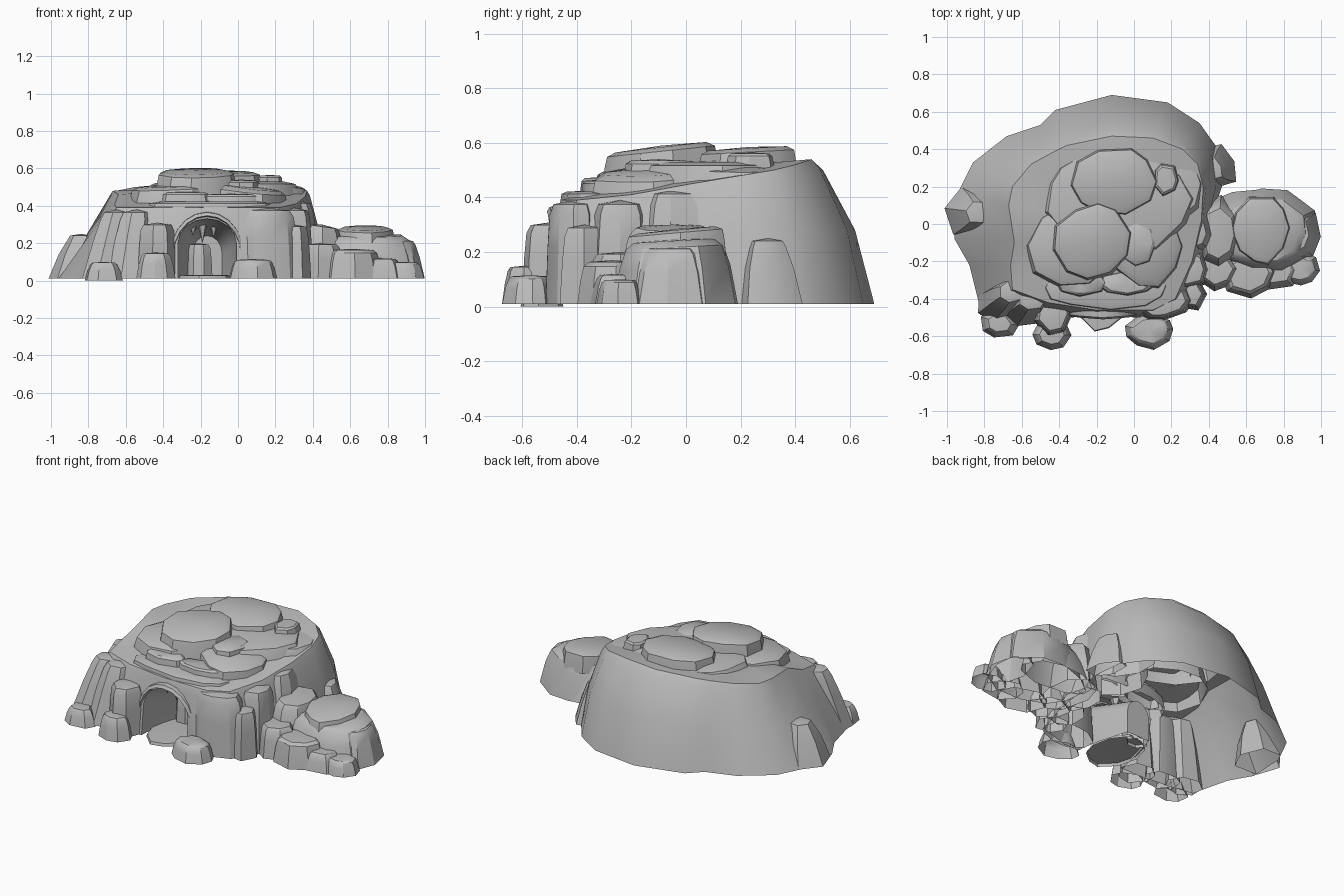
import bpy, bmesh, math, random
from mathutils import Vector

random.seed(7)
cube = bpy.data.objects.get("Cube")
if cube:
    bpy.data.objects.remove(cube)

stone = bpy.data.materials.new("grey stone")
stone.use_nodes = True
GREY = (0.5, 0.5, 0.5, 1)
stone.diffuse_color = GREY
stone.node_tree.nodes["Principled BSDF"].inputs["Base Color"].default_value = GREY
GROUND = 0.01


def make(name, bm):
    bmesh.ops.recalc_face_normals(bm, faces=bm.faces)
    mesh = bpy.data.meshes.new(name)
    bm.to_mesh(mesh)
    bm.free()
    mesh.materials.append(stone)
    obj = bpy.data.objects.new(name, mesh)
    bpy.context.collection.objects.link(obj)
    return obj


def smooth(obj, angle=32):
    bpy.ops.object.select_all(action='DESELECT')
    obj.select_set(True)
    bpy.context.view_layer.objects.active = obj
    bpy.ops.object.shade_smooth_by_angle(angle=math.radians(angle))


def loft(rings, peak=None, closed=False):
    """Skin a stack of rings; cap with a fan to the peak, or a flat face."""
    bm = bmesh.new()
    loops = [[bm.verts.new(p) for p in ring] for ring in rings]
    n = len(loops[0])
    for a, b in zip(loops, loops[1:]):
        for i in range(n):
            j = (i + 1) % n
            bm.faces.new((a[i], a[j], b[j], b[i]))
    if peak:
        tip = bm.verts.new(peak)
        for i in range(n):
            bm.faces.new((loops[-1][i], loops[-1][(i + 1) % n], tip))
    else:
        bm.faces.new(loops[-1])
    if closed:
        bm.faces.new(loops[0][::-1])
    return bm


def rock(name, x, y, rx, ry, top, base=GROUND, taper=0.8, sides=9,
         tilt=(0, 0), turn=0, lean=(0, 0)):
    """Irregular open-bottomed boulder; tilt slopes its top, lean shifts it."""
    wobble = [random.uniform(0.93, 1.06) for _ in range(sides)]
    spin = [random.uniform(-0.2, 0.2) for _ in range(sides)]
    h = top - base
    rings = []
    for scale, level in ((1, 0), (0.5 + taper / 2, 0.55), (taper, 0.86), (taper * 0.84, 0.96)):
        ring = []
        for i in range(sides):
            a = math.tau * (i + spin[i]) / sides
            px = rx * scale * wobble[i] * math.cos(a)
            py = ry * scale * wobble[i] * math.sin(a)
            px, py = (px * math.cos(turn) - py * math.sin(turn),
                      px * math.sin(turn) + py * math.cos(turn))
            slope = (tilt[0] * px + tilt[1] * py) * level
            ring.append((x + px + lean[0] * level, y + py + lean[1] * level,
                         base + h * level + slope))
        rings.append(ring)
    smooth(make(name, loft(rings, (x + lean[0], y + lean[1], top))))


# Main hill: foot outline x, y then shoulder x, y, z
hill = [
    (-.95, .15, -.67, .1, .48), (-.96, -.08, -.64, -.1, .46), (-.88, -.22, -.66, -.22, .41),
    (-.82, -.46, -.65, -.35, .39), (-.5, -.5, -.46, -.42, .39), (-.2, -.5, -.2, -.46, .39),
    (.1, -.5, .1, -.46, .39), (.3, -.44, .22, -.4, .39), (.38, -.2, .31, -.2, .41),
    (.41, .02, .36, .02, .45), (.47, .2, .37, .2, .48), (.45, .4, .34, .32, .5),
    (.35, .54, .26, .4, .52), (.18, .65, .1, .46, .54), (-.12, .69, -.12, .47, .53),
    (-.42, .61, -.36, .42, .52), (-.5, .53, -.44, .38, .51), (-.68, .47, -.55, .32, .5),
    (-.86, .33, -.65, .2, .48)]


def hill_ring(t, level):
    """The western slope is straighter than the bulging rear."""
    ring = []
    for bx, by, tx, ty, tz in hill:
        k = t + (level - t) * min(1, max(0, -bx - .3) * 1.6)
        ring.append((bx + (tx - bx) * k, by + (ty - by) * k, GROUND + (tz - GROUND) * level))
    return ring


body = make("hill", loft([hill_ring(0, 0), hill_ring(.32, .52), hill_ring(.85, .94),
                          hill_ring(1, 1)], (-.12, 0, .5), True))


# Cave: an arch that narrows towards the back
def arch(y, half, height):
    pts = [(-.165 + half, y, -.05)]
    for i in range(9):
        a = math.pi * i / 8
        pts.append((-.165 + half * math.cos(a), y, height * (.6 + .4 * math.sin(a))))
    return pts + [(-.165 - half, y, -.05)]


cutter = make("cave_cutter", loft([arch(-.8, .17, .35), arch(-.45, .155, .33),
                                   arch(-.33, .13, .29), arch(-.16, .08, .24)], None, True))
cutter.hide_render = True
cut = body.modifiers.new("cave", 'BOOLEAN')
cut.operation = 'DIFFERENCE'
cut.solver = 'EXACT'
cut.object = cutter
bpy.context.view_layer.objects.active = body
bpy.ops.object.modifier_apply(modifier="cave")
bpy.data.objects.remove(cutter)

# The hill is a shell with no underside
bm = bmesh.new()
bm.from_mesh(body.data)
under = [f for f in bm.faces if all(v.co.z < GROUND + .005 for v in f.verts)]
bmesh.ops.delete(bm, geom=under, context='FACES')
bm.to_mesh(body.data)
bm.free()
smooth(body)

# Cave details
rock("cave_floor", -.18, -.38, .15, .2, .03, taper=.97, sides=10)
rock("cave_back_block", -.21, -.22, .07, .06, .2, taper=.85, sides=6)
for i, (x, drop) in enumerate(((-.24, .07), (-.19, .11), (-.13, .08))):
    bm = bmesh.new()
    bmesh.ops.create_cone(bm, segments=5, radius1=0, radius2=.03, depth=drop)
    bmesh.ops.translate(bm, verts=bm.verts, vec=Vector((x, -.36 + .02 * i, .31 - drop / 2)))
    make(f"cave_spike_{i}", bm)

# Curved lip above the cave mouth
lip = []
for y, size in ((-.42, 1), (-.5, .98), (-.51, .9), (-.42, .84)):
    lip.append([(-.165 + .2 * size * math.cos(math.pi * i / 10), y + .02 * abs(i - 5) / 5,
                 .14 + .23 * size * math.sin(math.pi * i / 10)) for i in range(11)])
bm = bmesh.new()
rows = [[bm.verts.new(p) for p in row] for row in lip]
for a, b in zip(rows, rows[1:]):
    for i in range(10):
        bm.faces.new((a[i], a[i + 1], b[i + 1], b[i]))
smooth(make("cave_lip", bm))

# Stepped slabs on the summit
rock("upper_terrace", -.08, .13, .43, .32, .535, .4, .9, 13)
rock("rear_cap", -.11, .23, .24, .19, .585, .45, .92, 10, (0, .06))
rock("rear_cap_step", .17, .24, .08, .1, .565, .47, .85, 7)
rock("front_terrace", -.33, -.12, .25, .25, .515, .36, .9, 10, (.05, .05))
rock("front_cap", -.22, -.09, .22, .21, .59, .44, .92, 10, (0, .12), .3)
rock("middle_step", .02, -.1, .11, .14, .54, .42, .9, 8)
rock("east_terrace", .07, -.12, .21, .25, .505, .3, .9, 10, (-.12, .05))
rock("brow_left", -.28, -.31, .15, .08, .475, .36, .88, 8)
rock("brow_right", -.04, -.32, .16, .07, .465, .36, .88, 8)
rock("brow_ledge", -.15, -.33, .36, .13, .425, .34, .94, 12)
rock("east_shoulder", .24, .2, .16, .2, .515, .2, .88, 9, (-.1, 0))

# Buttresses around the front wall
rock("left_pillar", -.43, -.49, .11, .11, .31, taper=.85, sides=7)
rock("left_buttress", -.59, -.46, .12, .09, .38, taper=.75, sides=7, lean=(.05, .06))
rock("left_corner", -.73, -.43, .11, .1, .38, taper=.7, sides=7, lean=(.08, .07))
rock("right_buttress", .15, -.41, .17, .11, .39, taper=.86, sides=9)
rock("right_corner", .3, -.37, .09, .1, .3, taper=.8, sides=6)
rock("right_column", .3, -.24, .1, .13, .39, taper=.85, sides=7)
rock("right_wall", .35, -.04, .1, .15, .43, taper=.75, sides=7, lean=(-.03, 0))

# Loose boulders at the foot
rock("boulder_right", .08, -.57, .13, .1, .115, taper=.78)
rock("boulder_left", -.44, -.59, .11, .09, .15, taper=.75, sides=8)
rock("boulder_corner", -.72, -.53, .11, .08, .1, 0, taper=.7, sides=7)
rock("boulder_west", -.88, .06, .13, .15, .25, taper=.5, sides=6, lean=(.04, 0))
rock("rear_east_rib", .47, .32, .07, .13, .25, taper=.6, sides=6, turn=.4, lean=(-.04, -.02))

# Smaller outcrop beside the hill
rock("outcrop_body", .69, -.05, .3, .24, .25, taper=.78, sides=11, tilt=(0, .06))
rock("outcrop_cap", .68, -.03, .16, .19, .285, .18, .92, 10, (0, .1))
rock("outcrop_saddle", .45, -.05, .13, .2, .3, taper=.78, sides=8, tilt=(-.15, 0))
rock("outcrop_rear", .62, .06, .25, .13, .23, taper=.65, sides=9, lean=(0, -.03))
rock("outcrop_end", .89, -.05, .11, .17, .22, taper=.7, sides=8, lean=(-.02, 0))
rock("outcrop_front", .61, -.27, .16, .13, .17, taper=.82, sides=8)
rock("outcrop_step", .44, -.24, .13, .12, .2, taper=.82, sides=7)
rock("outcrop_boulder", .88, -.24, .12, .09, .1, taper=.78, sides=8)
rock("outcrop_pebble", .76, -.25, .12, .11, .12, taper=.75, sides=7)
